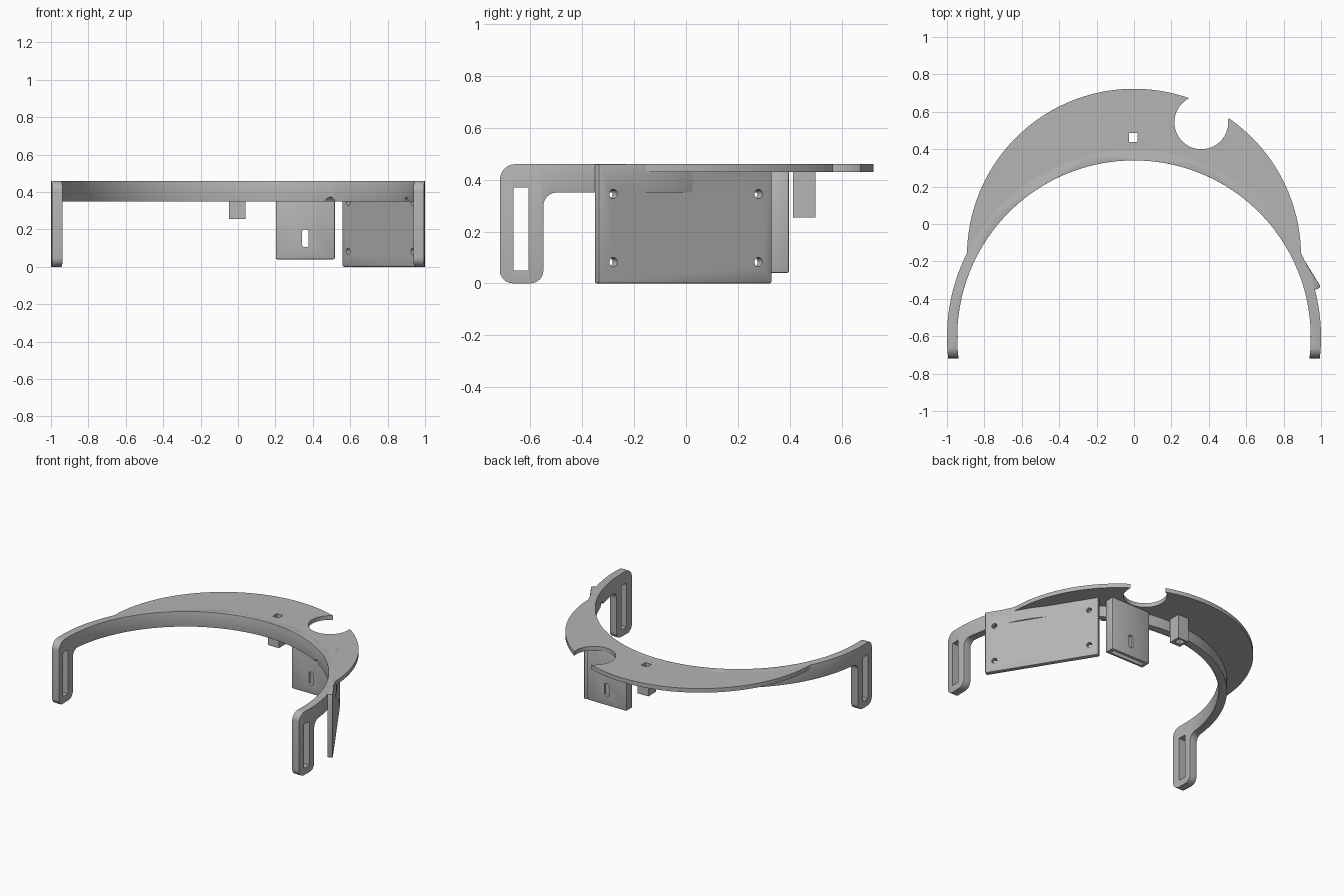
import bpy, bmesh, math
from mathutils import Vector, Matrix

cube = bpy.data.objects.get("Cube")
if cube:
    bpy.data.objects.remove(cube, do_unlink=True)

GREY = (0.46, 0.46, 0.46, 1)
mat = bpy.data.materials.new("plain grey")
mat.use_nodes = True
mat.diffuse_color = GREY
mat.node_tree.nodes["Principled BSDF"].inputs["Base Color"].default_value = GREY

RING_Y = -0.605          # centre of the head band
TOP = 0.46


def add(name, bm):
    bmesh.ops.recalc_face_normals(bm, faces=bm.faces)
    mesh = bpy.data.meshes.new(name)
    bm.to_mesh(mesh)
    bm.free()
    mesh.materials.append(mat)
    ob = bpy.data.objects.new(name, mesh)
    bpy.context.collection.objects.link(ob)
    return ob


def prism(name, points, depth, matrix=Matrix()):
    """Extrude a flat outline along its local z, then place it."""
    bm = bmesh.new()
    face = bm.faces.new([bm.verts.new((p[0], p[1], 0)) for p in points])
    ext = bmesh.ops.extrude_face_region(bm, geom=[face])["geom"]
    verts = [v for v in ext if isinstance(v, bmesh.types.BMVert)]
    bmesh.ops.translate(bm, verts=verts, vec=(0, 0, depth))
    bmesh.ops.transform(bm, matrix=matrix, verts=bm.verts)
    return add(name, bm)


def box(name, lo, hi):
    pts = [(lo[0], lo[1]), (hi[0], lo[1]), (hi[0], hi[1]), (lo[0], hi[1])]
    return prism(name, pts, hi[2] - lo[2], Matrix.Translation((0, 0, lo[2])))


def cylinder(name, r, x, y, z0, z1, n=160):
    pts = [(x + r * math.cos(2 * math.pi * i / n), y + r * math.sin(2 * math.pi * i / n))
           for i in range(n)]
    return prism(name, pts, z1 - z0, Matrix.Translation((0, 0, z0)))


def rounded(corners, steps=6):
    """Outline from (x, y, radius) right-angled corners."""
    out = []
    for i, (x, y, r) in enumerate(corners):
        p = Vector((x, y))
        a = (Vector(corners[i - 1][:2]) - p).normalized()
        b = (Vector(corners[(i + 1) % len(corners)][:2]) - p).normalized()
        if r == 0:
            out.append(p)
            continue
        for k in range(steps + 1):
            t = k / steps * math.pi / 2
            out.append(p + (a + b) * r - b * r * math.cos(t) - a * r * math.sin(t))
    return out


def apply(ob, mod):
    bpy.context.view_layer.objects.active = ob
    bpy.ops.object.modifier_apply(modifier=mod.name)


def boolean(ob, cutter, operation="DIFFERENCE"):
    mod = ob.modifiers.new("cut", "BOOLEAN")
    mod.operation, mod.solver, mod.object = operation, "EXACT", cutter
    apply(ob, mod)
    bpy.data.objects.remove(cutter, do_unlink=True)


def bevel(ob, width, segments=3):
    mod = ob.modifiers.new("round", "BEVEL")
    mod.width, mod.segments = width, segments
    mod.limit_method, mod.angle_limit = "ANGLE", math.radians(50)
    apply(ob, mod)


# Maps an outline's (x, y) to world (y, z), extruding along world x
SIDEWAYS = Matrix(((0, 0, 1, 0), (1, 0, 0, 0), (0, 1, 0, 0), (0, 0, 0, 1)))

# Head band with a drop loop at each end
profile = rounded([(-0.718, 0, 0.05), (-0.55, 0, 0.05), (-0.55, 0.35, 0.05),
                   (0.6, 0.35, 0), (0.6, TOP, 0), (-0.718, TOP, 0.06)])
band = cylinder("head_band", 1.0, 0, RING_Y, -0.1, 0.6)
boolean(band, cylinder("cutter", 0.945, 0, RING_Y, -0.2, 0.7))
boolean(band, prism("cutter", profile, 2.4, Matrix.Translation((-1.2, 0, 0)) @ SIDEWAYS),
        "INTERSECT")
bevel(band, 0.018)
boolean(band, box("cutter", (-1.2, -0.665, 0.05), (1.2, -0.607, 0.37)))

# Crescent visor with a round notch
visor = cylinder("visor", 0.893, 0, -0.17, 0.43, TOP)
boolean(visor, cylinder("cutter", 0.97, 0, RING_Y, 0.3, 0.6))
boolean(visor, cylinder("cutter", 0.144, 0.36, 0.544, 0.3, 0.6, 64))
boolean(visor, box("cutter", (0.3, 0.56, 0.3), (0.504, 0.9, 0.6)))

# Square socket tube, open through the visor
post = box("socket_post", (-0.047, 0.413, 0.255), (0.039, 0.5, 0.435))
for part in (post, visor):
    boolean(part, box("cutter", (-0.028, 0.438, 0.1), (0.02, 0.487, 0.7)))

# Angled side plate, long axis running back and inward
start, end = Vector((0.983, -0.345, 0)), Vector((0.572, 0.323, 0))
along = (end - start).normalized()
out = Vector((along.y, -along.x, 0))
length = (end - start).length
frame = Matrix((along, out, Vector((0, 0, 1)))).transposed().to_4x4()
frame = Matrix.Translation(start) @ frame
plate = box("side_plate", (0, -0.018, 0), (length, 0.018, TOP))
plate.data.transform(frame)
bevel(plate, 0.007, 2)


def screw_bore(distance, z, r, inner, outer):
    ob = cylinder("cutter", r, 0, 0, inner, outer, 24)
    turn = Matrix((along, Vector((0, 0, 1)), out)).transposed().to_4x4()
    ob.data.transform(Matrix.Translation(start + along * distance + Vector((0, 0, z))) @ turn)
    return ob


# Screw holes, with clearance through the band behind the upper pair
for distance in (0.065, length - 0.062):
    for z in (0.082, 0.345):
        boolean(plate, screw_bore(distance, z, 0.018, -0.1, 0.1))
    boolean(band, screw_bore(distance, 0.345, 0.028, -0.25, 0.03))

# Thin hollow pocket, open below, with an upright slot
pocket = box("pocket_box", (0.202, 0.325, 0.04), (0.518, 0.397, 0.435))
bevel(pocket, 0.008, 2)
boolean(pocket, box("cutter", (0.228, 0.345, -0.1), (0.492, 0.377, 0.4)))
slot = rounded([(0.342, 0.105, 0.016), (0.378, 0.105, 0.016),
                (0.378, 0.2, 0.016), (0.342, 0.2, 0.016)])
upright = Matrix.Translation((0, 0.6, 0)) @ Matrix.Rotation(math.pi / 2, 4, "X")
boolean(pocket, prism("cutter", slot, 0.5, upright))

# Smooth curves, keep hard edges
for ob in (band, visor, post, plate, pocket):
    bpy.ops.object.select_all(action="DESELECT")
    ob.select_set(True)
    bpy.context.view_layer.objects.active = ob
    bpy.ops.object.shade_smooth_by_angle(angle=math.radians(30))
